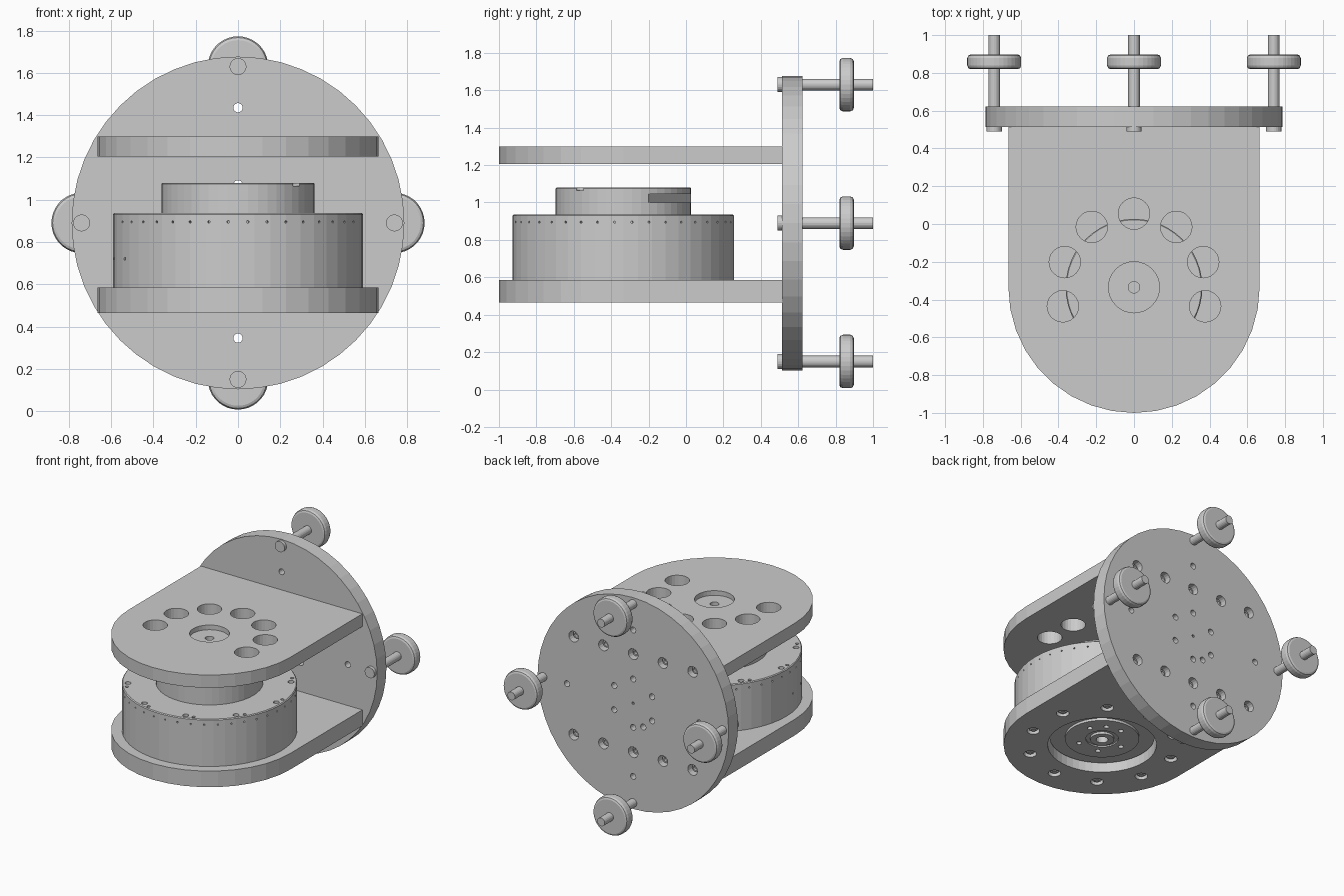
import bpy, bmesh
from math import sin, cos, pi, radians
from mathutils import Matrix, Vector

if "Cube" in bpy.data.objects:
    bpy.data.objects.remove(bpy.data.objects["Cube"])

DISC_Z = 0.89          # centre height of the back disc
MOTOR_Y = -0.335       # vertical axis of the motor
T = Matrix.Translation


def up(x, y, z=0):
    return T((x, y, z))


def back(x, z, y=0):
    return T((x, y, z)) @ Matrix.Rotation(-pi / 2, 4, 'X')


def radial(angle, z):
    return up(0, MOTOR_Y, z) @ Matrix.Rotation(angle, 4, 'Z') @ Matrix.Rotation(pi / 2, 4, 'Y')


def ring(r, degrees, cx=0, cy=0):
    return [(cx + r * cos(radians(d)), cy + r * sin(radians(d))) for d in degrees]


def turn(bm, profile, n, m):
    """Add a closed turned solid from (radius, height) points."""
    loops = [[bm.verts.new(m @ Vector((r * cos(2 * pi * i / n), r * sin(2 * pi * i / n), h)))
              for i in range(n)] for r, h in profile]
    for a, b in zip(loops, loops[1:]):
        for i in range(n):
            j = (i + 1) % n
            bm.faces.new((a[i], a[j], b[j], b[i]))
    bm.faces.new(loops[0][::-1])
    bm.faces.new(loops[-1])


def pin(bm, r, lo, hi, n, m):
    turn(bm, [(r, lo), (r, hi)], n, m)


def finish(bm, name):
    bmesh.ops.recalc_face_normals(bm, faces=bm.faces)
    me = bpy.data.meshes.new(name)
    bm.to_mesh(me)
    bm.free()
    ob = bpy.data.objects.new(name, me)
    bpy.context.collection.objects.link(ob)
    return ob


def cut(ob, bm):
    """Subtract the cutter mesh, apply, and remove the cutter."""
    cutter = finish(bm, "cutter")
    cutter.hide_render = True
    mod = ob.modifiers.new("holes", 'BOOLEAN')
    mod.operation, mod.solver, mod.object = 'DIFFERENCE', 'EXACT', cutter
    bpy.context.view_layer.objects.active = ob
    bpy.ops.object.modifier_apply(modifier=mod.name)
    bpy.data.objects.remove(cutter)


def u_plate(name, lo, hi):
    bm = bmesh.new()
    pts = ring(0.665, range(180, 361, 10), 0, MOTOR_Y) + [(0.665, 0.515), (-0.665, 0.515)]
    face = bm.faces.new([bm.verts.new((x, y, lo)) for x, y in pts])
    new = bmesh.ops.extrude_face_region(bm, geom=[face])['geom']
    bmesh.ops.translate(bm, vec=(0, 0, hi - lo), verts=[v for v in new if isinstance(v, bmesh.types.BMVert)])
    return finish(bm, name)


# Top plate: arc of access holes and a counterbored centre
top = u_plate("top_plate", 1.205, 1.30)
c = bmesh.new()
for x, y in ring(0.39, range(-15, 196, 35), 0, MOTOR_Y):
    pin(c, 0.083, 1.1, 1.4, 24, up(x, y))
turn(c, [(0.03, 1.1), (0.03, 1.265), (0.135, 1.265), (0.135, 1.4)], 32, up(0, MOTOR_Y))
cut(top, c)

# Bottom plate: large opening and ten bolt pockets
bolts = ring(0.5, range(18, 378, 36), 0, MOTOR_Y)
bottom = u_plate("bottom_plate", 0.465, 0.585)
c = bmesh.new()
pin(c, 0.367, 0.4, 0.7, 48, up(0, MOTOR_Y))
for x, y in bolts:
    pin(c, 0.043, 0.4, 0.52, 16, up(x, y))
cut(bottom, c)
bm = bmesh.new()
for x, y in bolts:
    turn(bm, [(0.018, 0.472), (0.031, 0.482), (0.031, 0.525)], 14, up(x, y))
finish(bm, "bottom_bolts")

# Motor: stepped underside, wide housing, narrow rotor
bm = bmesh.new()
turn(bm, [(0.04, 0.56), (0.04, 0.505), (0.08, 0.505), (0.08, 0.522), (0.11, 0.522), (0.11, 0.512),
          (0.25, 0.512), (0.25, 0.53), (0.355, 0.53), (0.355, 0.585), (0.592, 0.585), (0.592, 0.93),
          (0.586, 0.936), (0.362, 0.936), (0.362, 1.075), (0.357, 1.08)], 48, up(0, MOTOR_Y))
motor = finish(bm, "motor")
c = bmesh.new()
for k in range(10):
    for r, d, size in ((0.55, 0, 0.021), (0.562, 6, 0.012)):
        (x, y), = ring(r, [36 * k + d], 0, MOTOR_Y)
        pin(c, size, 0.90, 1.0, 12, up(x, y))
for k in range(40):                                    # vent dots on the side
    pin(c, 0.006, 0.57, 0.65, 6, radial(2 * pi * (k + 0.5) / 40, 0.895))
for d in (188.5, 205):
    pin(c, 0.008, 0.57, 0.65, 6, radial(radians(d), 0.72))
for x, y in ring(0.165, (20, 60, 100, 180, 240, 300), 0, MOTOR_Y):
    pin(c, 0.018, 0.45, 0.54, 12, up(x, y))
(x, y), = ring(0.36, [-40], 0, MOTOR_Y)
pin(c, 0.025, 1.065, 1.1, 12, up(x, y))
slot = up(0, MOTOR_Y, 1.022) @ Matrix.Rotation(radians(56), 4, 'Z') @ T((0.40, 0, 0))
bmesh.ops.create_cube(c, size=1, matrix=slot @ Matrix.Diagonal((0.2, 0.5, 0.045, 1)))
cut(motor, c)

# Back disc: plate bolts, locating holes, central pattern, roller sockets
rollers = ring(0.74, (0, 90, 180, 270), 0, DISC_Z)
bm = bmesh.new()
pin(bm, 0.787, 0.513, 0.622, 48, back(0, DISC_Z))
disc = finish(bm, "back_disc")
plate_bolts = [(x, DISC_Z + s * 0.365) for x in (-0.49, -0.245, 0, 0.245, 0.49) for s in (-1, 1)]
c = bmesh.new()
for x, z in plate_bolts:
    pin(c, 0.04, 0.56, 0.7, 16, back(x, z))
for x, z in ring(0.545, (0, 90, 180, 270), 0, DISC_Z):
    pin(c, 0.022, 0.4, 0.7, 14, back(x, z))
for x, z in ring(0.18, range(30, 390, 60), 0, DISC_Z) + [(-0.083, DISC_Z - 0.155)]:
    pin(c, 0.022, 0.4, 0.7, 14, back(x, z))
pin(c, 0.01, 0.4, 0.7, 10, back(0, DISC_Z))
cut(disc, c)
bm = bmesh.new()
for x, z in plate_bolts:
    turn(bm, [(0.027, 0.55), (0.027, 0.588), (0.016, 0.588), (0.016, 0.57)], 14, back(x, z))
finish(bm, "plate_bolts")

# Four rollers, each with an axle and a rounded wheel
for side, (x, z) in zip(("right", "top", "left", "bottom"), rollers):
    bm = bmesh.new()
    turn(bm, [(0.04, 0.49), (0.04, 0.53), (0.031, 0.53), (0.031, 1.0)], 20, back(x, z))
    finish(bm, side + "_axle")
    bm = bmesh.new()
    turn(bm, [(0.125, 0.82), (0.137, 0.825), (0.143, 0.84), (0.143, 0.878), (0.137, 0.892), (0.125, 0.897)],
         36, back(x, z))
    finish(bm, side + "_wheel")
